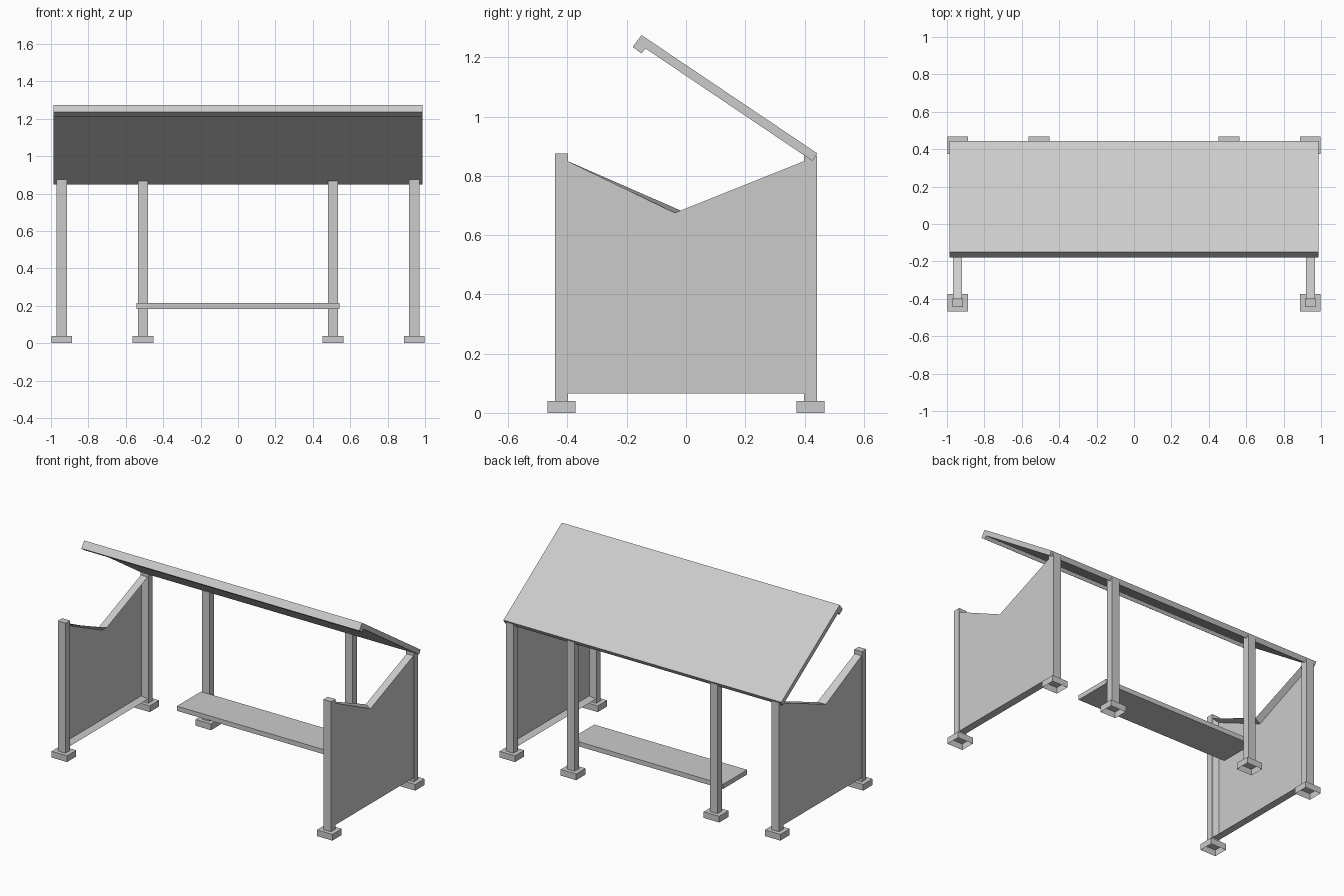
import bpy
import bmesh
from mathutils import Vector

old = bpy.data.objects.get("Cube")
if old:
    bpy.data.objects.remove(old, do_unlink=True)

grey = bpy.data.materials.new("light_grey")
grey.use_nodes = True
colour = (0.6, 0.6, 0.6, 1)
grey.diffuse_color = colour
grey.node_tree.nodes["Principled BSDF"].inputs["Base Color"].default_value = colour


def finish(name, bm):
    bmesh.ops.recalc_face_normals(bm, faces=bm.faces)
    mesh = bpy.data.meshes.new(name)
    bm.to_mesh(mesh)
    bm.free()
    mesh.materials.append(grey)
    obj = bpy.data.objects.new(name, mesh)
    bpy.context.collection.objects.link(obj)
    return obj


def box(name, x, y, z, open_bottom=False):
    """Box from (min, max) ranges, optionally hollow from below."""
    bm = bmesh.new()
    bmesh.ops.create_cube(bm, size=1)
    for v in bm.verts:
        v.co = Vector([r[0] if c < 0 else r[1] for c, r in zip(v.co, (x, y, z))])
    if open_bottom:
        bmesh.ops.delete(bm, geom=[f for f in bm.faces if f.normal.z < -0.5],
                         context='FACES_ONLY')
    return finish(name, bm)


def loft(bm, profile_a, xa, profile_b, xb):
    """Bridge two matching (y, z) outlines at xa and xb; return the b cap."""
    a = [bm.verts.new((xa, y, z)) for y, z in profile_a]
    b = [bm.verts.new((xb, y, z)) for y, z in profile_b]
    bm.faces.new(a)
    cap = bm.faces.new(b)
    for i in range(len(a)):
        j = (i + 1) % len(a)
        bm.faces.new((a[i], a[j], b[j], b[i]))
    return cap


def post(name, x, y, half_width, top):
    box(name + "_post", (x - half_width, x + half_width),
        (y - 0.0225, y + 0.0225), (0.038, top))
    box(name + "_foot", (x - 0.055, x + 0.055),
        (y - 0.047, y + 0.047), (0, 0.04), open_bottom=True)


def side_outline(notch_y, notch_z):
    return [(-0.4, 0.065), (0.4, 0.065), (0.4, 0.85),
            (notch_y, notch_z), (-0.4, 0.85)]


for side, s in (("left", 1), ("right", -1)):
    # Corner and middle posts with their feet
    post("front_" + side, s * 0.943, -0.42, 0.0275, 0.875)
    post("back_" + side, s * 0.943, 0.42, 0.0275, 0.868)
    post("middle_" + side, s * 0.508, 0.42, 0.027, 0.868)

    # Side panel: flat outside, recessed inside a raised rim
    bm = bmesh.new()
    cap = loft(bm, side_outline(-0.038, 0.675), s * 0.968,
               side_outline(-0.018, 0.683), s * 0.92)
    bmesh.ops.recalc_face_normals(bm, faces=bm.faces)
    bmesh.ops.inset_region(bm, faces=[cap], thickness=0.025, depth=0)
    for v in cap.verts:
        v.co.x += s * 0.035
    finish(side + "_side_panel", bm)

# Bench plank
box("bench", (-0.543, 0.543), (0.155, 0.4), (0.184, 0.214))

# Sloping roof with a turned-down front lip
roof = [(-0.15, 1.275), (-0.18, 1.235), (-0.15, 1.213),
        (-0.137, 1.23), (0.427, 0.85), (0.443, 0.876)]
bm = bmesh.new()
loft(bm, roof, -0.987, roof, 0.987)
finish("roof", bm)
